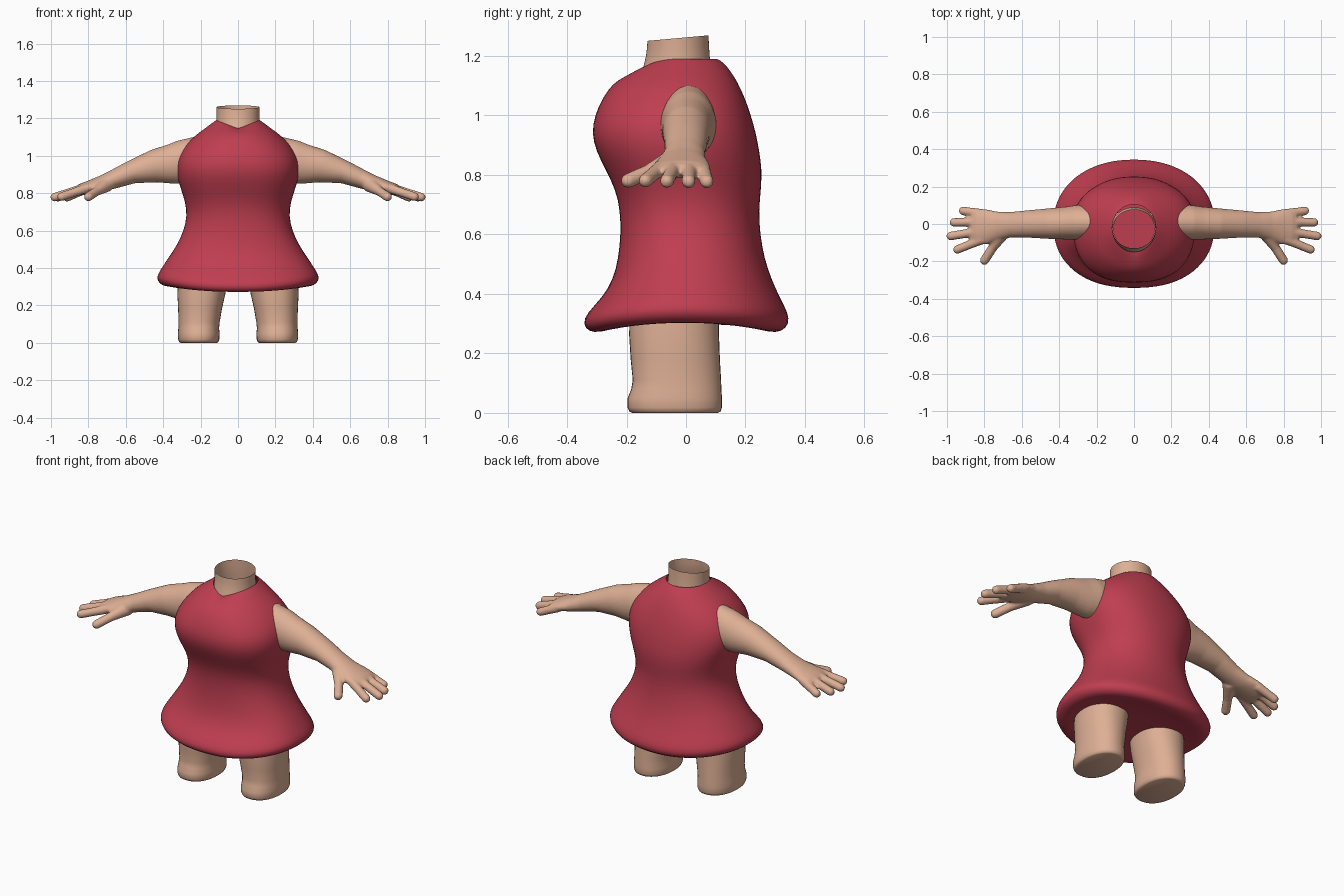
import bpy, bmesh, math
from mathutils import Vector

cube = bpy.data.objects.get("Cube")
if cube:
    bpy.data.objects.remove(cube, do_unlink=True)


def material(name, rgb):
    m = bpy.data.materials.new(name)
    m.use_nodes = True
    m.diffuse_color = (*rgb, 1)
    node = next(n for n in m.node_tree.nodes if n.type == 'BSDF_PRINCIPLED')
    node.inputs["Base Color"].default_value = (*rgb, 1)
    node.inputs["Roughness"].default_value = 0.7
    return m


RED = material("dress red", (0.52, 0.048, 0.08))
SKIN = material("skin", (0.73, 0.43, 0.30))


def loft(bm, rings, cap_start=False, cap_end=False):
    """Skin a list of equally long point rings."""
    loops = [[bm.verts.new(p) for p in ring] for ring in rings]
    n = len(loops[0])
    for a, b in zip(loops, loops[1:]):
        for i in range(n):
            j = (i + 1) % n
            bm.faces.new((a[i], a[j], b[j], b[i]))
    if cap_start:
        bm.faces.new(loops[0][::-1])
    if cap_end:
        bm.faces.new(loops[-1])


def finish(bm, name, mat, subdivide=0):
    bmesh.ops.recalc_face_normals(bm, faces=bm.faces)
    for f in bm.faces:
        f.smooth = True
    mesh = bpy.data.meshes.new(name)
    bm.to_mesh(mesh)
    bm.free()
    mesh.materials.append(mat)
    ob = bpy.data.objects.new(name, mesh)
    bpy.context.collection.objects.link(ob)
    if subdivide:
        mod = ob.modifiers.new("smooth", 'SUBSURF')
        mod.levels = mod.render_levels = subdivide
    return ob


def level_ring(z, hx, front, back, cx=0, cy=0, lift=0, dip=0, power=2.0, n=40):
    """Horizontal oval with its own front and back depth, raised sides and a front notch."""
    pts = []
    for i in range(n):
        a = 2 * math.pi * i / n
        c, s = math.cos(a), math.sin(a)
        e = 2 / power if s < 0 else 2 / (power * 0.5 + 1)
        x = math.copysign(abs(c) ** e, c) * hx
        y = math.copysign(abs(s) ** e, s)
        y *= (back - cy) if s > 0 else (cy - front)
        notch = dip * (1 - abs(c)) if s < 0 else 0
        pts.append((cx + x, cy + y, z + lift * c * c - notch))
    return pts


def tube(bm, sections, n=20):
    """Closed limb through sections of (x, y, z, half width, half height)."""
    pts = [Vector(s[:3]) for s in sections]
    rings = []
    for i, s in enumerate(sections):
        t = (pts[min(i + 1, len(pts) - 1)] - pts[max(i - 1, 0)]).normalized()
        side = t.cross(Vector((0, 0, 1))).normalized()
        up = side.cross(t)
        rings.append([pts[i] + side * (s[3] * math.cos(2 * math.pi * k / n))
                      + up * (s[4] * math.sin(2 * math.pi * k / n)) for k in range(n)])
    loft(bm, rings, True, True)


def finger(bm, start, end, r0, r1):
    """Tapered digit with a rounded tip."""
    a, b = Vector(start), Vector(end)
    d = (b - a).normalized()
    secs = [(*a, r0, r0), (*a.lerp(b, 0.5), r1, r1)]
    for k in range(5):
        q = k / 5 * math.pi / 2
        r = r1 * math.cos(q)
        secs.append((*(b - d * r1 * (1 - math.sin(q))), r, r))
    tube(bm, secs, 14)


# Dress: z, half width, front, back, side lift, superellipse power
dress_rings = [
    (0.300, 0.10, -0.08, 0.08, 0.00, 2.0),
    (0.290, 0.30, -0.22, 0.22, 0.02, 2.1),
    (0.270, 0.375, -0.29, 0.28, 0.03, 2.2),
    (0.272, 0.41, -0.33, 0.325, 0.035, 2.3),
    (0.300, 0.435, -0.348, 0.348, 0.035, 2.3),
    (0.335, 0.432, -0.335, 0.345, 0.03, 2.3),
    (0.390, 0.402, -0.28, 0.315, 0.02, 2.3),
    (0.450, 0.370, -0.245, 0.288, 0.01, 2.3),
    (0.520, 0.328, -0.228, 0.264, 0.00, 2.3),
    (0.600, 0.290, -0.220, 0.250, 0.00, 2.3),
    (0.680, 0.273, -0.222, 0.245, 0.00, 2.3),
    (0.750, 0.282, -0.237, 0.253, 0.00, 2.4),
    (0.820, 0.305, -0.272, 0.256, 0.00, 2.5),
    (0.880, 0.325, -0.303, 0.247, 0.00, 2.5),
    (0.940, 0.331, -0.318, 0.236, 0.00, 2.5),
    (1.000, 0.319, -0.308, 0.219, 0.00, 2.4),
    (1.060, 0.280, -0.281, 0.198, 0.00, 2.2),
    (1.110, 0.228, -0.245, 0.175, 0.00, 2.1),
    (1.150, 0.172, -0.205, 0.150, 0.00, 2.0),
    (1.180, 0.132, -0.172, 0.125, 0.00, 2.0),
    (1.190, 0.117, -0.150, 0.105, 0.00, 2.0),
]
bm = bmesh.new()
loft(bm, [level_ring(z, hx, f, b, cy=-0.02 if z > 1.1 else 0.0, lift=up, power=p,
                     dip=0.045 if z > 1.185 else 0.038 if z > 1.17 else 0.02 if z > 1.14 else 0)
          for z, hx, f, b, up, p in dress_rings], cap_start=True)
finish(bm, "dress", RED, 1)

# Inner panel seen down the open neck
bm = bmesh.new()
bm.faces.new([bm.verts.new(p) for p in level_ring(1.13, 0.112, -0.134, 0.08, cy=-0.026)])
finish(bm, "inner_panel", RED)

# Neck: open tube, rim a little higher at the back
bm = bmesh.new()
neck = [level_ring(z, hx, f, b, cy=-0.026) for z, hx, f, b in
        [(1.08, 0.125, -0.165, 0.09), (1.15, 0.118, -0.148, 0.086),
         (1.20, 0.113, -0.133, 0.079), (1.26, 0.116, -0.13, 0.076)]]
neck[-1] = [(x, y, z + 0.09 * (y + 0.026)) for x, y, z in neck[-1]]
loft(bm, neck)
finish(bm, "neck", SKIN, 1)

arm_sections = [
    (0.17, 0.008, 0.985, 0.075, 0.105), (0.22, 0.008, 0.982, 0.090, 0.120),
    (0.30, 0.008, 0.967, 0.094, 0.116), (0.36, 0.005, 0.955, 0.088, 0.106),
    (0.45, 0.002, 0.944, 0.082, 0.088), (0.57, 0.000, 0.912, 0.073, 0.062),
    (0.66, -0.004, 0.876, 0.068, 0.051), (0.73, -0.010, 0.850, 0.077, 0.043),
    (0.79, -0.014, 0.833, 0.094, 0.036), (0.84, -0.016, 0.819, 0.097, 0.031),
    (0.87, -0.014, 0.810, 0.085, 0.022),
]
fingers = [((0.81, 0.055, 0.824), (0.935, 0.073, 0.768)),
           ((0.82, 0.012, 0.828), (0.985, 0.008, 0.770)),
           ((0.82, -0.038, 0.828), (1.002, -0.068, 0.772)),
           ((0.81, -0.082, 0.826), (0.965, -0.145, 0.774))]

for label, s in (("left", 1), ("right", -1)):
    # Arm and hand blended into one skin
    bm = bmesh.new()
    tube(bm, arm_sections, 28)
    for a, b in fingers:
        finger(bm, a, b, 0.026, 0.0235)
    finger(bm, (0.70, -0.04, 0.848), (0.812, -0.214, 0.772), 0.042, 0.025)
    for v in bm.verts:
        v.co.x *= s
    arm = finish(bm, label + "_arm", SKIN)
    remesh = arm.modifiers.new("blend", 'REMESH')
    remesh.mode = 'VOXEL'
    remesh.voxel_size = 0.007
    remesh.use_smooth_shade = True
    relax = arm.modifiers.new("relax", 'SMOOTH')
    relax.factor = 0.5
    relax.iterations = 5

    # Leg stump with a soft bulge above the flat sole
    bm = bmesh.new()
    loft(bm, [level_ring(z, w, f, b, cx=s * cx, cy=-0.035, power=2.3)
              for z, cx, w, f, b in [
                  (0.000, 0.210, 0.098, -0.180, 0.106),
                  (0.004, 0.210, 0.105, -0.190, 0.116),
                  (0.018, 0.210, 0.110, -0.197, 0.121),
                  (0.050, 0.210, 0.111, -0.196, 0.121),
                  (0.080, 0.210, 0.109, -0.184, 0.119),
                  (0.110, 0.208, 0.110, -0.179, 0.118),
                  (0.180, 0.203, 0.117, -0.186, 0.114),
                  (0.260, 0.196, 0.128, -0.191, 0.111),
                  (0.340, 0.188, 0.132, -0.190, 0.110)]], True, True)
    leg = finish(bm, label + "_leg", SKIN)
    for o in bpy.context.selected_objects:
        o.select_set(False)
    leg.select_set(True)
    bpy.context.view_layer.objects.active = leg
    bpy.ops.object.shade_smooth_by_angle(angle=math.radians(50))
